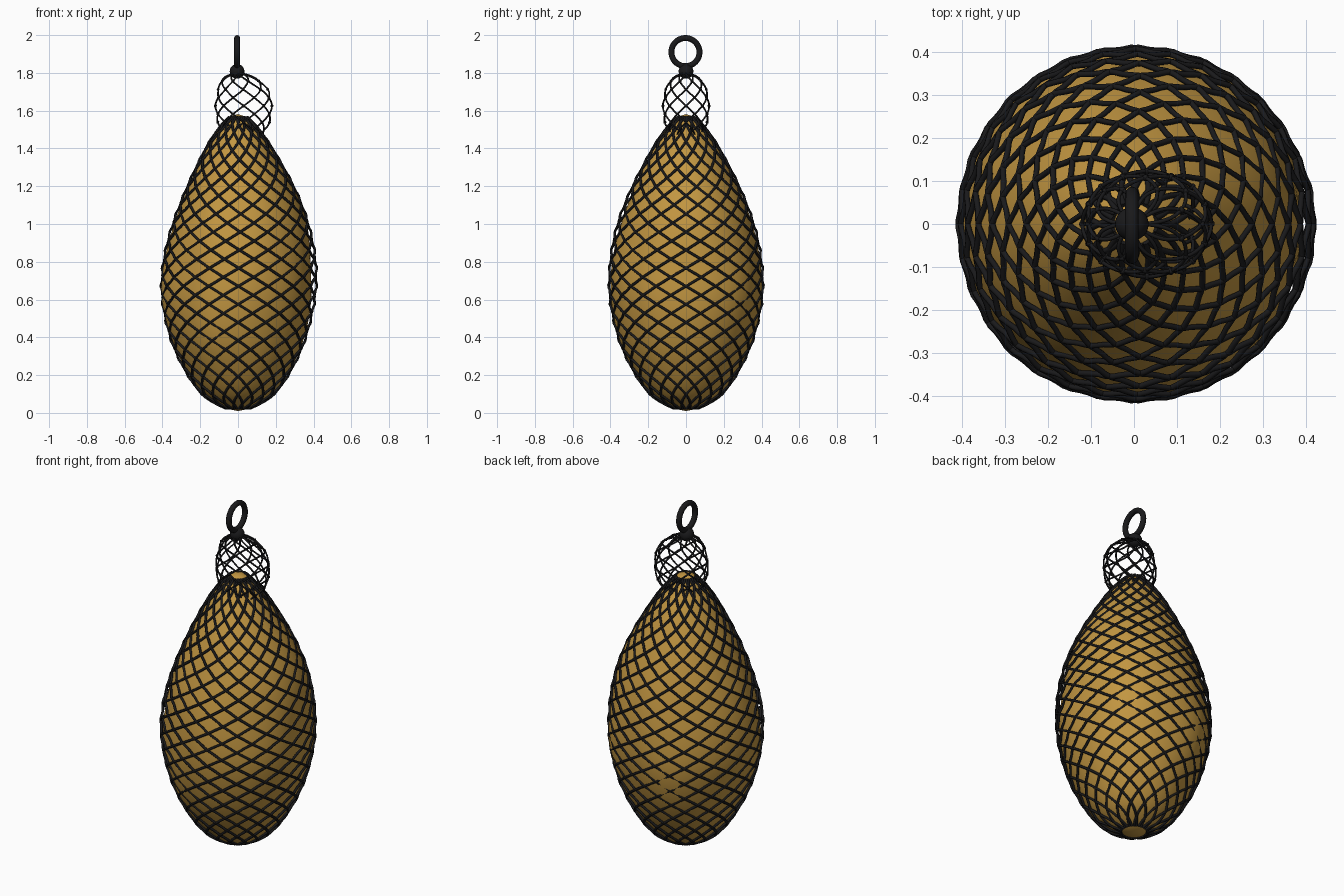
import bpy, bmesh, math
from math import sin, cos, pi, tau
from mathutils import Matrix, Vector

old = bpy.data.objects.get("Cube")
if old:
    bpy.data.objects.remove(old, do_unlink=True)


def material(name, rgb):
    m = bpy.data.materials.new(name)
    m.use_nodes = True
    m.diffuse_color = (*rgb, 1)
    bsdf = m.node_tree.nodes["Principled BSDF"]
    bsdf.inputs["Base Color"].default_value = (*rgb, 1)
    bsdf.inputs["Roughness"].default_value = 0.6
    return m


gold = material("golden brown", (0.54, 0.305, 0.053))
black = material("black cord", (0.010, 0.010, 0.011))


def add_mesh(name, mesh, mat):
    ob = bpy.data.objects.new(name, mesh)
    bpy.context.collection.objects.link(ob)
    mesh.materials.clear()
    mesh.materials.append(mat)
    for p in mesh.polygons:
        p.use_smooth = True
    return ob


def sample(points, t):
    """Smooth (radius, height) along a profile, t from 0 to 1."""
    f = t * (len(points) - 1)
    i = min(int(f), len(points) - 2)
    u = f - i
    a, b, c, d = (Vector(points[min(max(k, 0), len(points) - 1)])
                  for k in range(i - 1, i + 3))
    return b + 0.5 * u * (c - a + u * (2*a - 5*b + 4*c - d + u * (3*(b - c) + d - a)))


def lean(z):
    return 0.015 * math.exp(-((z - 1.1) / 0.3) ** 2)


# Pear-shaped body with soft bulges and hollows: (degrees, height, amount)
profile = [(0.06, 0.022), (0.17, 0.085), (0.26, 0.2), (0.345, 0.38), (0.395, 0.6),
           (0.393, 0.8), (0.352, 1.0), (0.275, 1.2), (0.172, 1.4),
           (0.105, 1.5), (0.045, 1.567)]
lumps = [(250, 0.4, 0.035), (110, 0.5, 0.04), (45, 0.6, 0.035), (190, 0.62, 0.03),
         (0, 0.75, -0.04), (315, 0.9, -0.03), (225, 0.8, -0.035),
         (270, 1.05, -0.03), (130, 0.95, -0.02), (240, 0.98, 0.03), (20, 1.15, 0.03)]


def lumpiness(a, z):
    total = 0
    for degrees, height, amount in lumps:
        turn = (a - math.radians(degrees) + pi) % tau - pi
        total += amount * math.exp(-(turn / 0.42) ** 2 - ((z - height) / 0.2) ** 2)
    return total


bm = bmesh.new()
rows, sides = 56, 64
rings = []
for j in range(rows + 1):
    r, z = sample(profile, j / rows)
    ring = []
    for i in range(sides):
        a = tau * i / sides
        s = r * (1 + lumpiness(a, z))
        ring.append(bm.verts.new((s * cos(a) + lean(z), s * sin(a), z)))
    rings.append(ring)
for low, high in zip(rings, rings[1:]):
    for i in range(sides):
        k = (i + 1) % sides
        bm.faces.new((low[i], low[k], high[k], high[i]))
for ring, z in ((rings[0], 0.01), (rings[-1], 1.582)):
    tip = bm.verts.new((0, 0, z))
    for i in range(sides):
        bm.faces.new((ring[i], ring[(i + 1) % sides], tip))
bmesh.ops.recalc_face_normals(bm, faces=bm.faces)
body_mesh = bpy.data.meshes.new("body")
bm.to_mesh(body_mesh)
bm.free()
add_mesh("body", body_mesh, gold)


def net(name, count, steps, thickness, place):
    """Crossing cords wound both ways; place(t, start, way) gives a point."""
    cu = bpy.data.curves.new(name, "CURVE")
    cu.dimensions = "3D"
    cu.bevel_depth = thickness
    cu.bevel_resolution = 1
    cu.use_fill_caps = True
    for way in (1, -1):
        for n in range(count):
            sp = cu.splines.new("POLY")
            sp.points.add(steps)
            for i, p in enumerate(sp.points):
                p.co = (*place(i / steps, tau * n / count, way), 1)
    tmp = bpy.data.objects.new(name + "_path", cu)
    bpy.context.collection.objects.link(tmp)
    deps = bpy.context.evaluated_depsgraph_get()
    mesh = bpy.data.meshes.new_from_object(tmp.evaluated_get(deps))
    bpy.data.objects.remove(tmp, do_unlink=True)
    return add_mesh(name, mesh, black)


# Net wrapped round the body: stands proud over hollows, sinks into bulges
def on_body(t, start, way):
    r, z = sample(profile, t)
    a = start + way * 4.1 * z
    r = r * (1.012 - 0.4 * min(0, lumpiness(a, z)) + 0.006 * cos(131 * z)) + 0.004
    return r * cos(a) + lean(z), r * sin(a), z


net("body_net", 16, 160, 0.0069, on_body)

# Loose net bulb above the body
bulb = [(0.015, 1.8), (0.075, 1.775), (0.112, 1.73), (0.133, 1.66),
        (0.135, 1.6), (0.122, 1.53), (0.09, 1.47)]


def on_bulb(t, start, way):
    r, z = sample(bulb, t)
    a = start + way * 9 * (1.8 - z)
    return 1.1 * r * cos(a) + 0.03 * min(1, (1.8 - z) / 0.1), 0.9 * r * sin(a), z


net("neck_net", 8, 48, 0.0047, on_bulb)

# Small knots where the bulb cords cross
bm = bmesh.new()
for k in range(1, 7):
    drop = k * pi / 72
    t = min((i / 400 for i in range(401)),
            key=lambda t: abs(1.8 - sample(bulb, t).y - drop))
    for n in range(8):
        bmesh.ops.create_icosphere(
            bm, subdivisions=1, radius=0.009,
            matrix=Matrix.Translation(on_bulb(t, tau * n / 8, 1)))
knots_mesh = bpy.data.meshes.new("neck_knots")
bm.to_mesh(knots_mesh)
bm.free()
add_mesh("neck_knots", knots_mesh, black)

# Knot ball and hanging ring
bpy.ops.mesh.primitive_uv_sphere_add(segments=24, ring_count=16, radius=0.039,
                                     location=(-0.005, 0, 1.808))
knot = bpy.context.object
knot.name = "top_knot"
bpy.ops.mesh.primitive_torus_add(major_radius=0.0745, minor_radius=0.0155,
                                 major_segments=48, minor_segments=12,
                                 location=(-0.005, -0.003, 1.91),
                                 rotation=(0, pi / 2, 0))
ring = bpy.context.object
ring.name = "hanging_ring"
for ob in (knot, ring):
    ob.data.materials.append(black)
    for p in ob.data.polygons:
        p.use_smooth = True
